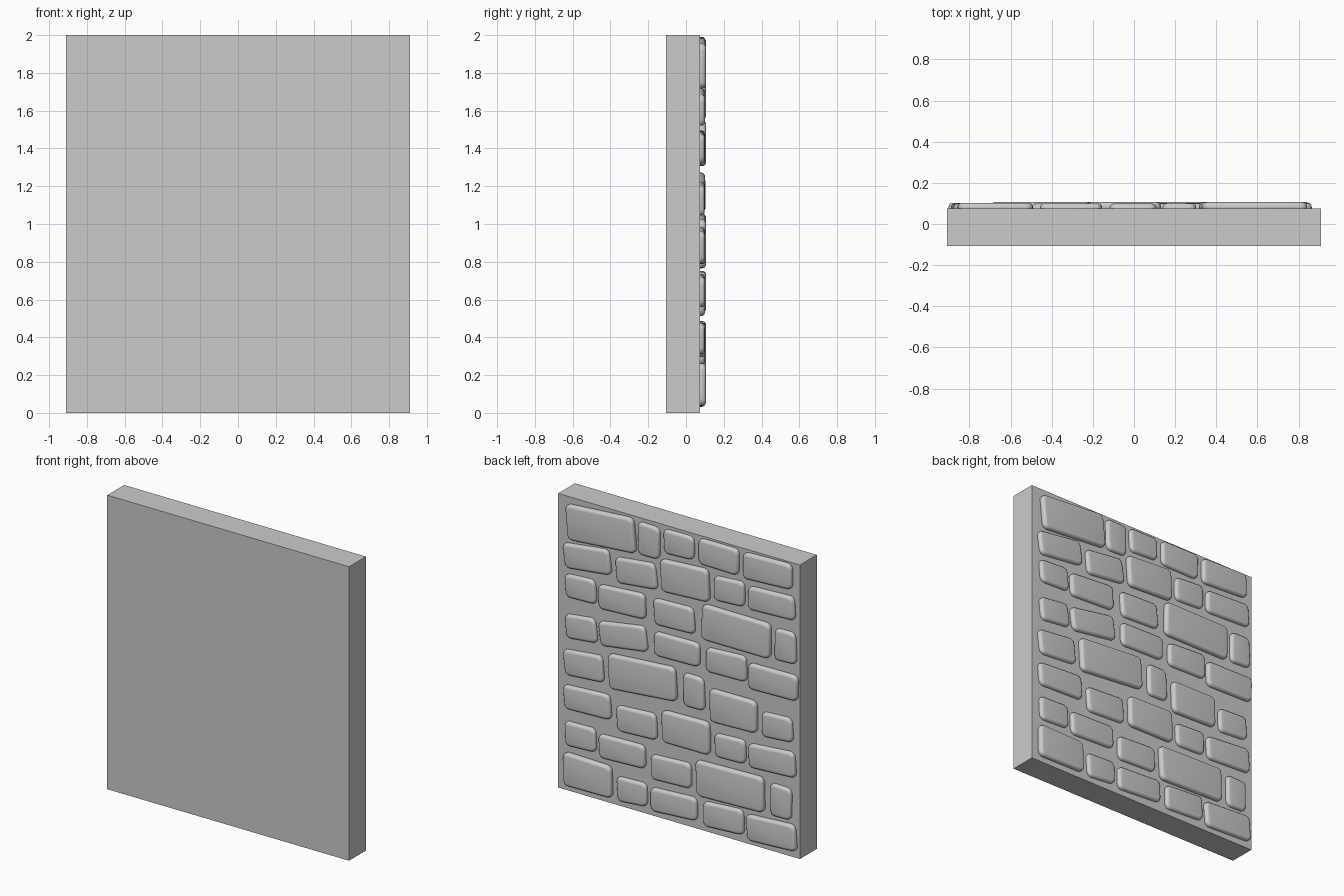
import bpy, bmesh, math, random

if "Cube" in bpy.data.objects:
    bpy.data.objects.remove(bpy.data.objects["Cube"])

random.seed(4)
FACE = 0.075  # y of the wall's stone-clad face

# stone kinds: width, height, projection
KINDS = {"B": (.515, .24, .031), "N": (.165, .222, .025), "S": (.235, .17, .024),
         "M": (.308, .178, .025), "L": (.355, .17, .026), "Q": (.365, .225, .031),
         "W": (.378, .184, .028)}

# courses from top to bottom: kinds, then (x, z, tilt in degrees) per stone
COURSES = [
    ("BNSMW", [(.578, 1.855, 4.5), (.219, 1.867, 1), (-.007, 1.9, 1), (-.306, 1.897, 0), (-.676, 1.9, 2)]),
    ("LMQSL", [(.683, 1.618, 6.5), (.314, 1.618, 6), (-.053, 1.673, 3), (-.385, 1.686, 3), (-.702, 1.69, 2.5)]),
    ("SLMBN", [(.736, 1.404, 3), (.423, 1.4, 2.5), (.03, 1.404, 2.5), (-.438, 1.428, 0), (-.808, 1.421, 1)]),
    ("SLLMW", [(.729, 1.135, 6), (.415, 1.166, 8), (.008, 1.186, 1), (-.362, 1.183, 2.5), (-.715, 1.156, 1)]),
    ("MBNQS", [(.71, .884, 6), (.264, .925, 4.5), (-.117, .931, 1), (-.419, .88, 1), (-.747, .857, 3)]),
    ("LMQSL", [(.683, .646, 2), (.31, .605, 2.5), (-.06, .639, 0), (-.392, .618, 3), (-.706, .622, 3)]),
    ("SLMBN", [(.736, .394, 3), (.423, .38, 2), (.053, .34, 2), (-.396, .36, 1.5), (-.774, .357, 1)]),
    ("QSLMW", [(.676, .149, 0), (.347, .125, 3), (.03, .125, 3), (-.34, .129, 2.5), (-.702, .125, 3)]),
]


def finish(bm, name, smooth=False):
    bmesh.ops.recalc_face_normals(bm, faces=bm.faces[:])
    for f in bm.faces:
        f.smooth = smooth
    mesh = bpy.data.meshes.new(name)
    bm.to_mesh(mesh)
    bm.free()
    ob = bpy.data.objects.new(name, mesh)
    bpy.context.collection.objects.link(ob)
    return ob


def stone(name, kind, x, z, tilt):
    w, h, depth = KINDS[kind]
    a = math.radians(tilt)
    bm = bmesh.new()
    ring = []
    for sx, sz in ((-1, -1), (1, -1), (1, 1), (-1, 1)):
        px = sx * w / 2 - random.uniform(-.002, .008) * sx
        pz = sz * h / 2 - random.uniform(-.002, .008) * sz
        ring.append(bm.verts.new((x + px * math.cos(a) + pz * math.sin(a), FACE - .01,
                                  z - px * math.sin(a) + pz * math.cos(a))))
    base = bm.faces.new(ring)
    ext = bmesh.ops.extrude_face_region(bm, geom=[base], use_keep_orig=True)
    for v in ext["geom"]:
        if isinstance(v, bmesh.types.BMVert):
            v.co.y = FACE + depth
    # round the four corners, then pillow the outer rim
    side = [e for e in bm.edges if abs(e.verts[0].co.y - e.verts[1].co.y) > .01]
    bmesh.ops.bevel(bm, geom=side, offset=.036, segments=4, profile=.5, affect="EDGES")
    rim = [e for e in bm.edges if all(v.co.y > FACE + depth - 1e-4 for v in e.verts)]
    bmesh.ops.bevel(bm, geom=rim, offset=.02, segments=4, profile=.5, affect="EDGES")
    return finish(bm, name, True)


# plain wall slab
bm = bmesh.new()
bmesh.ops.create_cube(bm, size=1)
for v in bm.verts:
    v.co = (v.co.x * 1.82, v.co.y * .181 - .0155, v.co.z * 2 + 1)
finish(bm, "wall_slab")

# stone cladding on the rear face
for r, (kinds, places) in enumerate(COURSES, 1):
    for c, (k, p) in enumerate(zip(kinds, places), 1):
        stone(f"stone_course{r}_{c}", k, *p)
